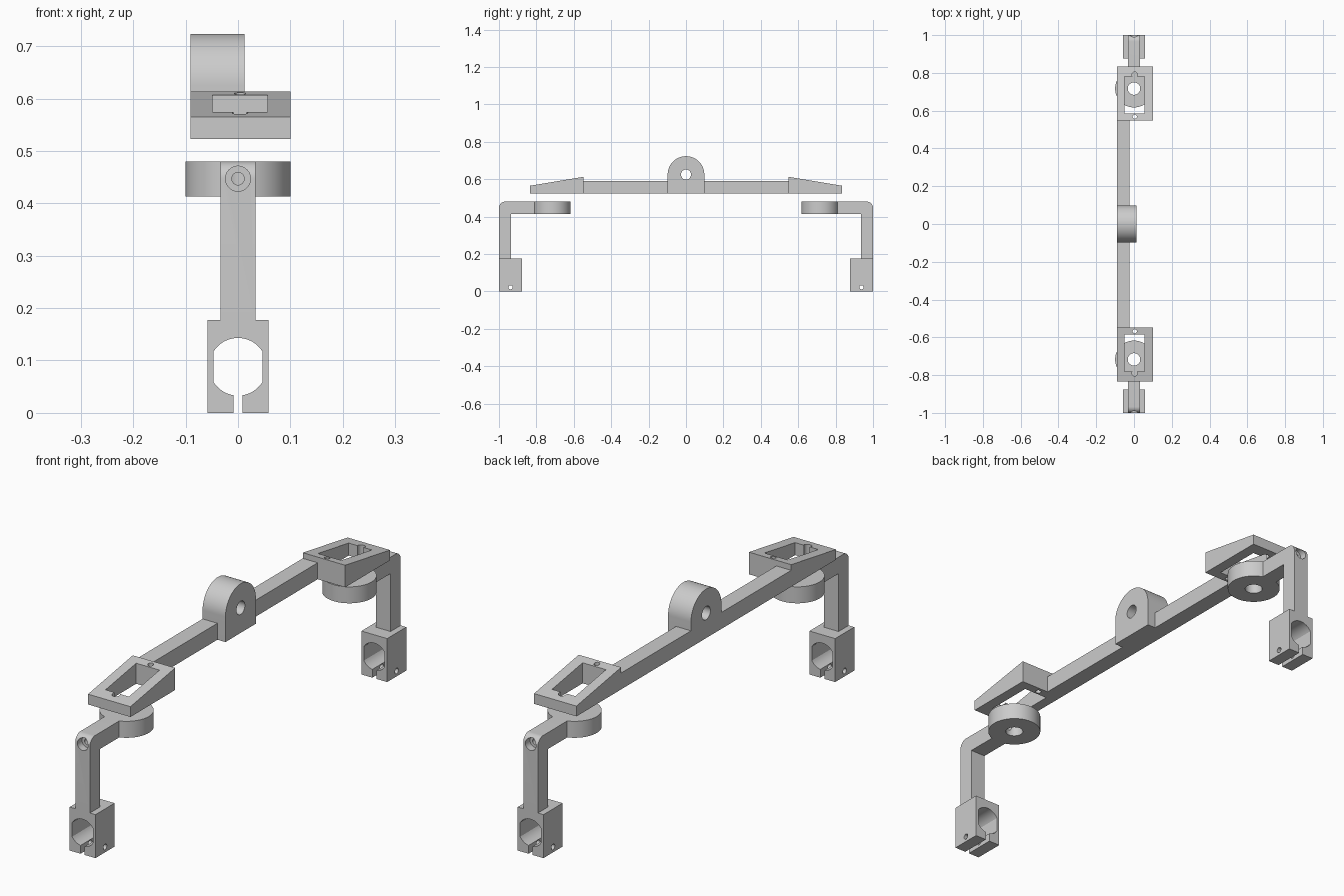
import bpy, bmesh, math
from mathutils import Vector

if "Cube" in bpy.data.objects:
    bpy.data.objects.remove(bpy.data.objects["Cube"])

GREY = (0.6, 0.6, 0.6, 1)
grey = bpy.data.materials.new("light grey")
grey.use_nodes = True
grey.diffuse_color = GREY
grey.node_tree.nodes["Principled BSDF"].inputs["Base Color"].default_value = GREY


def prism(name, axis, profile, lo, hi):
    """Extrude a 2D outline along an axis."""
    place = {"x": lambda u, v: (lo, u, v),
             "y": lambda u, v: (u, lo, v),
             "z": lambda u, v: (u, v, lo)}[axis]
    step = Vector([float(axis == a) for a in "xyz"]) * (hi - lo)
    bm = bmesh.new()
    face = bm.faces.new([bm.verts.new(place(u, v)) for u, v in profile])
    grown = bmesh.ops.extrude_face_region(bm, geom=[face])["geom"]
    bmesh.ops.translate(bm, vec=step, verts=[g for g in grown if isinstance(g, bmesh.types.BMVert)])
    bmesh.ops.recalc_face_normals(bm, faces=bm.faces)
    mesh = bpy.data.meshes.new(name)
    bm.to_mesh(mesh)
    bm.free()
    mesh.materials.append(grey)
    obj = bpy.data.objects.new(name, mesh)
    bpy.context.collection.objects.link(obj)
    return obj


def arc(u, v, r, start=0, end=360, n=48):
    count = n if end - start == 360 else n + 1
    angles = [math.radians(start + (end - start) * i / n) for i in range(count)]
    return [(u + r * math.cos(a), v + r * math.sin(a)) for a in angles]


def rect(u0, u1, v0, v1):
    return [(u0, v0), (u1, v0), (u1, v1), (u0, v1)]


def combine(obj, operation, *tools):
    """Join or cut with each tool, then drop the tool."""
    for tool in tools:
        mod = obj.modifiers.new("bool", "BOOLEAN")
        mod.operation, mod.solver, mod.object = operation, "EXACT", tool
        tool.hide_render = True
        bpy.context.view_layer.update()
        graph = bpy.context.evaluated_depsgraph_get()
        mesh = bpy.data.meshes.new_from_object(obj.evaluated_get(graph))
        obj.modifiers.clear()
        obj.data = mesh
        bpy.data.objects.remove(tool)


def finish(obj):
    bpy.ops.object.select_all(action="DESELECT")
    obj.select_set(True)
    bpy.context.view_layer.objects.active = obj
    bpy.ops.object.shade_smooth_by_angle(angle=math.radians(30))


def mirror_to_back(obj):
    twin = obj.copy()
    twin.data = obj.data.copy()
    twin.name = obj.name.replace("front", "back")
    for v in twin.data.vertices:
        v.co.y *= -1
    twin.data.flip_normals()
    bpy.context.collection.objects.link(twin)
    finish(obj)
    finish(twin)


# Centre lug with a cross hole
LEFT, BASE = -0.091, 0.523
lug = prism("centre_lug", "x",
            arc(0, 0.625, 0.098, 0, 180) + [(-0.098, BASE), (0.098, BASE)], LEFT, 0.012)
combine(lug, "DIFFERENCE", prism("cut", "x", arc(0, 0.625, 0.027), -0.2, 0.2))
finish(lug)

# Long bar, one half per side of the lug
bar = prism("front_bar", "y", rect(LEFT, -0.024, BASE, 0.59), -0.547, -0.098)
mirror_to_back(bar)

# Wedge bracket with window, end notch and pin hole
bracket = prism("front_bracket", "x",
                [(-0.835, BASE), (-0.547, BASE), (-0.547, 0.613), (-0.835, 0.565)], LEFT, 0.1)
combine(bracket, "DIFFERENCE",
        prism("cut", "z", rect(-0.049, 0.056, -0.782, -0.585), 0.4, 0.7),
        prism("cut", "z", arc(0.004, -0.79, 0.015, n=24), 0.4, 0.7),
        prism("cut", "z", arc(0.004, -0.568, 0.011, n=24), 0.4, 0.7))
mirror_to_back(bracket)

# Bent arm ending in a round pad, with a recessed screw hole
HUB, LOW, TOP, R = -0.717, 0.413, 0.48, 0.033
arm = prism("front_arm", "x",
            [(-0.935, 0.177), (-0.935, LOW), (HUB, LOW), (HUB, TOP)]
            + arc(-1 + R, TOP - R, R, 90, 180, 12) + [(-1, 0.177)], -0.033, 0.033)
combine(arm, "UNION", prism("pad", "z", arc(0, HUB, 0.1, n=64), LOW, TOP))
combine(arm, "DIFFERENCE",
        prism("cut", "z", arc(0, HUB, 0.033), 0.3, 0.6),
        prism("cut", "y", arc(0, 0.447, 0.024, n=32), -1.1, -0.97),
        prism("cut", "y", arc(0, 0.447, 0.012, n=24), -1.1, HUB))
mirror_to_back(arm)

# Split clamp: flat-sided bore, slot and cross bolt hole
clamp = prism("front_clamp", "y", rect(-0.058, 0.058, 0, 0.177), -1, -0.877)
bore = arc(0, 0.088, 0.055, -54, 54, 1)
half = math.degrees(math.acos(0.047 / 0.055))
bore = arc(0, 0.088, 0.055, half, 180 - half, 24) + arc(0, 0.088, 0.055, 180 + half, 360 - half, 24)
combine(clamp, "DIFFERENCE",
        prism("cut", "y", bore, -1.1, -0.8),
        prism("cut", "y", rect(-0.009, 0.009, -0.1, 0.06), -1.1, -0.8),
        prism("cut", "x", arc(-0.938, 0.022, 0.011, n=24), -0.2, 0.2))
mirror_to_back(clamp)
